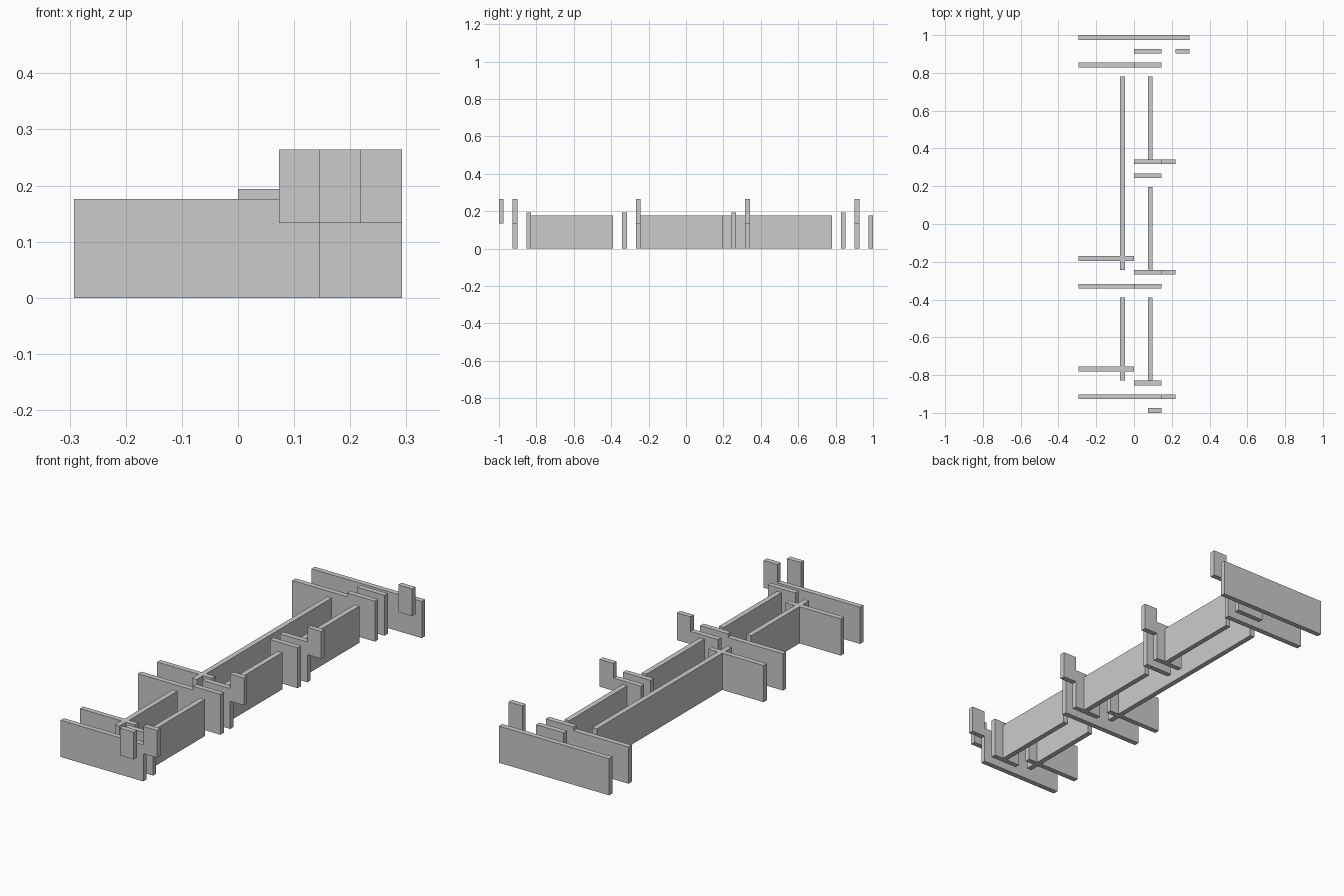
import bpy, bmesh
from mathutils import Matrix, Vector

if "Cube" in bpy.data.objects:
    bpy.data.objects.remove(bpy.data.objects["Cube"])

T = 0.025               # wall thickness
U = (2 - T) / 27        # grid module
LOW, MID = 0.176, 0.194 # wall heights
SIGN = (0.133, 0.264)   # raised panel bottom and top


def box(name, x0, x1, y0, y1, z0, z1):
    size = Vector((x1 - x0, y1 - y0, z1 - z0))
    mid = Vector((x0 + x1, y0 + y1, z0 + z1)) / 2
    bm = bmesh.new()
    bmesh.ops.create_cube(bm, size=1, matrix=Matrix.Translation(mid) @ Matrix.Diagonal(size).to_4x4())
    me = bpy.data.meshes.new(name)
    bm.to_mesh(me)
    bm.free()
    bpy.context.collection.objects.link(bpy.data.objects.new(name, me))


def row_y(row):
    return -1 + T / 2 + row * U


def cross(name, row, a, b, z0, z1):
    y = row_y(row)
    box(f"{name}_{row}", a * U, b * U, y - T / 2, y + T / 2, z0, z1)


# Cross walls: (row, start, end) in modules
for row, a, b in [(1, -4, 2), (3, -4, 0), (9, -4, 0), (11, -4, 0), (25, -4, 0), (27, -4, 4)]:
    cross("low_cross_wall", row, a, b, 0, LOW)

# Slightly taller short walls on the right half
for row in (2, 9, 10, 17, 18, 25, 26):
    cross("tall_cross_wall", row, 0, 2, 0, MID)

# Raised panels
for row, a in [(0, 1), (1, 2), (10, 2), (18, 2), (26, 3)]:
    cross("raised_panel", row, a, a + 1, *SIGN)

# Lengthwise walls: (column, first row, last row)
for col, r0, r1 in [(-1, 2, 8), (-1, 10, 24), (1, 2, 8), (1, 10, 16), (1, 18, 24)]:
    side = "left" if col < 0 else "right"
    box(f"{side}_long_wall_{r0}", col * U, col * U + T,
        row_y(r0) + T / 2, row_y(r1) + T / 2, 0, LOW)
